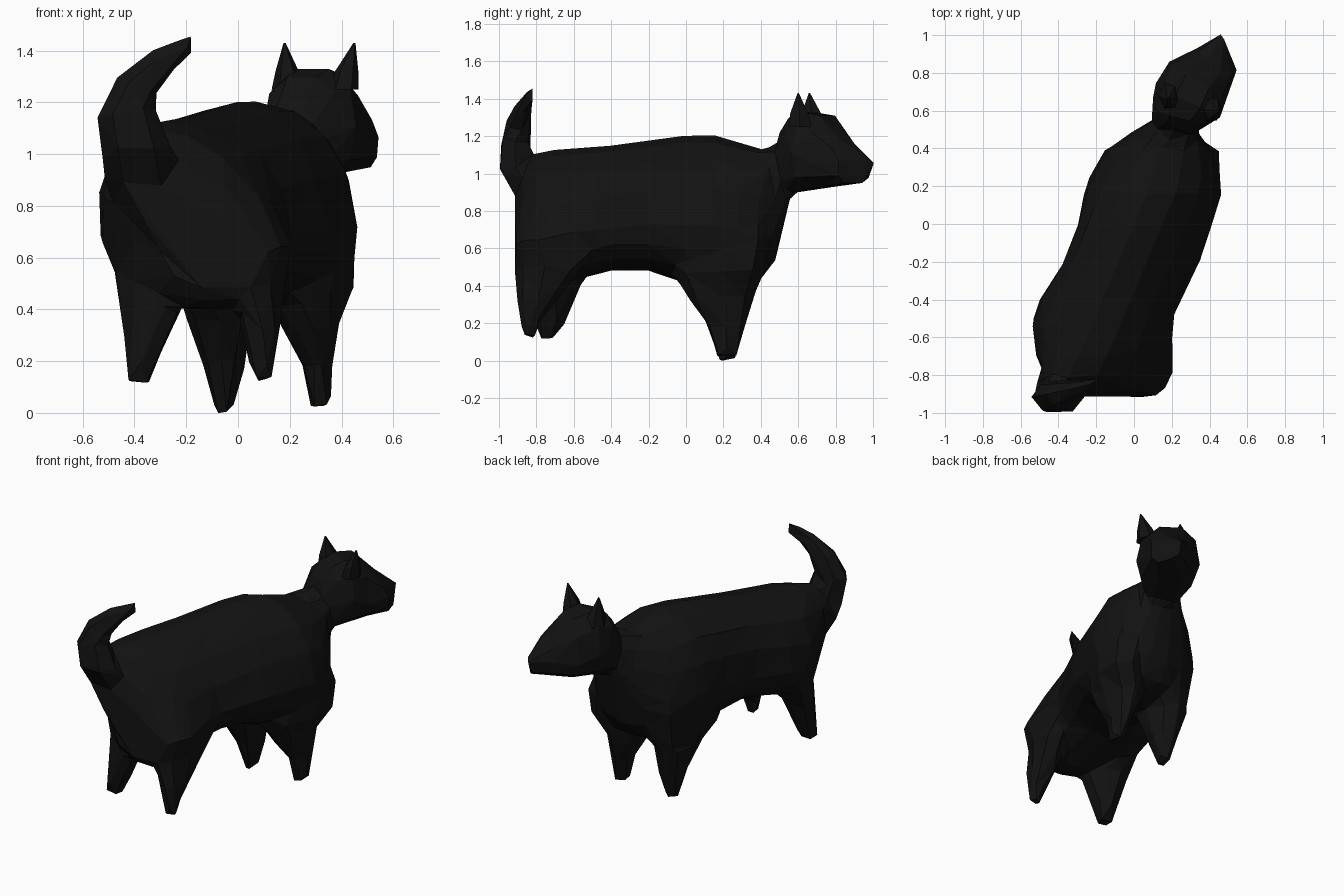
import bpy, bmesh, math
from mathutils import Vector

if "Cube" in bpy.data.objects:
    bpy.data.objects.remove(bpy.data.objects["Cube"])

coat = bpy.data.materials.new("black_coat")
coat.diffuse_color = (0.006, 0.006, 0.006, 1)
coat.use_nodes = True
coat.node_tree.nodes["Principled BSDF"].inputs["Base Color"].default_value = coat.diffuse_color


def loft(name, rings):
    """Skin a list of equal-sized point rings and cap both ends."""
    bm = bmesh.new()
    vs = [[bm.verts.new(p) for p in r] for r in rings]
    n = len(rings[0])
    for a, b in zip(vs, vs[1:]):
        for i in range(n):
            j = (i + 1) % n
            bm.faces.new((a[i], a[j], b[j], b[i]))
    bm.faces.new(vs[0])
    bm.faces.new(vs[-1])
    bmesh.ops.recalc_face_normals(bm, faces=bm.faces)
    me = bpy.data.meshes.new(name)
    bm.to_mesh(me)
    bm.free()
    me.materials.append(coat)
    ob = bpy.data.objects.new(name, me)
    bpy.context.collection.objects.link(ob)
    return ob


def oval(c, u, up, down, n=10, p=1.0):
    """Oval ring around c: half-width u, upper and lower half-heights."""
    pts = []
    for i in range(n):
        a = 2 * math.pi * i / n
        cs = math.copysign(abs(math.cos(a)) ** p, math.cos(a))
        sn = abs(math.sin(a)) ** p
        pts.append(c + u * cs + (up if math.sin(a) >= 0 else down) * sn)
    return pts


def upright(left, right, z0, zm, z1, n=16, p=0.95, lean=0.0):
    """Standing cross-section between two plan points; lean shifts the top in x."""
    l, r = Vector((*left, zm)), Vector((*right, zm))
    return oval((l + r) / 2, (r - l) / 2, Vector((lean, 0, z1 - zm)), Vector((0, 0, z0 - zm)), n, p)


def level(x0, x1, y0, y1, z, n=8, skew=0.0):
    """Horizontal cross-section, skewed towards the body's heading."""
    d = (y1 - y0) / 2
    v = Vector((skew * d, d, 0))
    return oval(Vector(((x0 + x1) / 2, (y0 + y1) / 2, z)), Vector(((x1 - x0) / 2, 0, 0)), v, -v, n, 0.9)


def apply(ob, kind, **settings):
    mod = ob.modifiers.new(kind, kind)
    for k, v in settings.items():
        setattr(mod, k, v)
    bpy.context.view_layer.objects.active = ob
    bpy.ops.object.modifier_apply(modifier=mod.name)


def fuse(ob, others):
    for o in others:
        apply(ob, 'BOOLEAN', operation='UNION', solver='EXACT', object=o)
        bpy.data.objects.remove(o)


# torso: y, left x, right x, belly z, widest z, back z (spine runs along x = 0.42 y)
torso = [(-.915, -.24, .11, .46, .62, .88), (-.87, -.32, .17, .42, .64, 1.02),
         (-.80, -.40, .205, .39, .64, 1.11), (-.70, -.48, .21, .40, .65, 1.13),
         (-.60, -.525, .205, .43, .68, 1.135), (-.50, -.535, .21, .455, .69, 1.145),
         (-.40, -.50, .25, .48, .70, 1.15), (-.2, -.37, .35, .48, .72, 1.175),
         (0, -.295, .415, .41, .72, 1.205), (.16, -.265, .465, .38, .72, 1.205),
         (.28, -.22, .455, .38, .72, 1.165), (.39, -.15, .41, .42, .72, 1.135),
         (.475, -.03, .34, .53, .78, 1.15), (.55, .085, .31, .83, 1.0, 1.21)]
body = loft("animal_body", [upright((l, y), (r, y), a, m, b, lean=.42 * y - (l + r) / 2)
                            for y, l, r, a, m, b in torso])

# head, turned to one side, with blunt muzzle
parts = [loft("head", [upright(*h, n=10, p=.8) for h in [
    ((.10, .54), (.31, .48), .88, 1.06, 1.23),
    ((.095, .60), (.39, .52), .88, 1.10, 1.31),
    ((.105, .73), (.465, .57), .905, 1.10, 1.345),
    ((.18, .86), (.49, .66), .92, 1.05, 1.325),
    ((.32, .925), (.53, .75), .93, 1.05, 1.20),
    ((.465, 1.015), (.55, .80), .94, 1.06, 1.09)]])]

# legs: x range, y range, height
legs = {
    "rear_left_leg": [(-.4, -.2, -.75, -.55, .85), (-.50, -.2, -.80, -.5, .70),
                      (-.47, -.2, -.82, -.50, .50), (-.45, -.24, -.82, -.58, .36),
                      (-.435, -.30, -.81, -.64, .21), (-.44, -.34, -.79, -.70, .11)],
    "rear_right_leg": [(-.1, .1, -.8, -.55, .85), (-.1, .2, -.89, -.54, .70),
                       (-.03, .185, -.925, -.56, .50), (.01, .165, -.91, -.66, .34),
                       (.035, .15, -.89, -.78, .21), (.06, .135, -.87, -.80, .12)],
    "front_left_leg": [(-.12, .05, .1, .35, .88), (-.24, .07, 0, .46, .66),
                       (-.235, .08, -.08, .43, .48), (-.20, .05, .0, .37, .36),
                       (-.14, .03, .11, .32, .19), (-.10, -.01, .16, .28, .04),
                       (-.08, -.03, .17, .24, -.015)],
    "front_right_leg": [(.2, .36, .1, .35, .88), (.14, .455, 0, .45, .66),
                        (.14, .445, -.08, .43, .48), (.16, .39, .0, .37, .34),
                        (.245, .365, .12, .32, .18), (.275, .36, .15, .28, .02)],
}
for n, rings in legs.items():
    s = -.3 if n == "rear_left_leg" else .25
    parts.append(loft(n, [level(*r, skew=s if r[4] > .3 and s < 0 or r[4] > .4 else 0) for r in rings]))

# tail: outer edge and inner edge (x, z), centre y, half depth
tail = []
for xo, zo, xi, zi, y, d in [(-.44, .74, -.28, .74, -.76, .06), (-.525, .90, -.22, .88, -.84, .09),
                             (-.54, 1.03, -.25, 1.02, -.91, .105), (-.55, 1.15, -.30, 1.15, -.915, .09),
                             (-.47, 1.305, -.32, 1.21, -.90, .075), (-.335, 1.41, -.235, 1.325, -.865, .05),
                             (-.175, 1.475, -.165, 1.385, -.825, .03)]:
    o, i, v = Vector((xo, y, zo)), Vector((xi, y, zi)), Vector((0, d, 0))
    tail.append(oval((o + i) / 2, (i - o) / 2, v, -v, 6))
parts.append(loft("tail", tail))

# fuse, blend the joints softly, then reduce to irregular low-poly facets
fuse(body, parts)
apply(body, 'REMESH', mode='VOXEL', voxel_size=0.02)
apply(body, 'SMOOTH', factor=0.5, iterations=12)
apply(body, 'DECIMATE', ratio=min(1.0, 600 / (2 * len(body.data.polygons))))

# ears
ears = []
for side, base, mid, (x, y) in [
        ("left", (.13, .26, .60, .76), (.145, .235, .61, .73), (.18, .66)),
        ("right", (.35, .465, .54, .68), (.375, .465, .55, .66), (.45, .60))]:
    ears.append(loft(side + "_ear", [level(*base, 1.25, 6), level(*mid, 1.32, 6),
                                     level(x - .004, x + .004, y - .004, y + .004, 1.43, 6)]))
fuse(body, ears)
body.data.materials.clear()
body.data.materials.append(coat)
for f in body.data.polygons:
    f.material_index = 0
    f.use_smooth = False
body.name = "animal_body"
